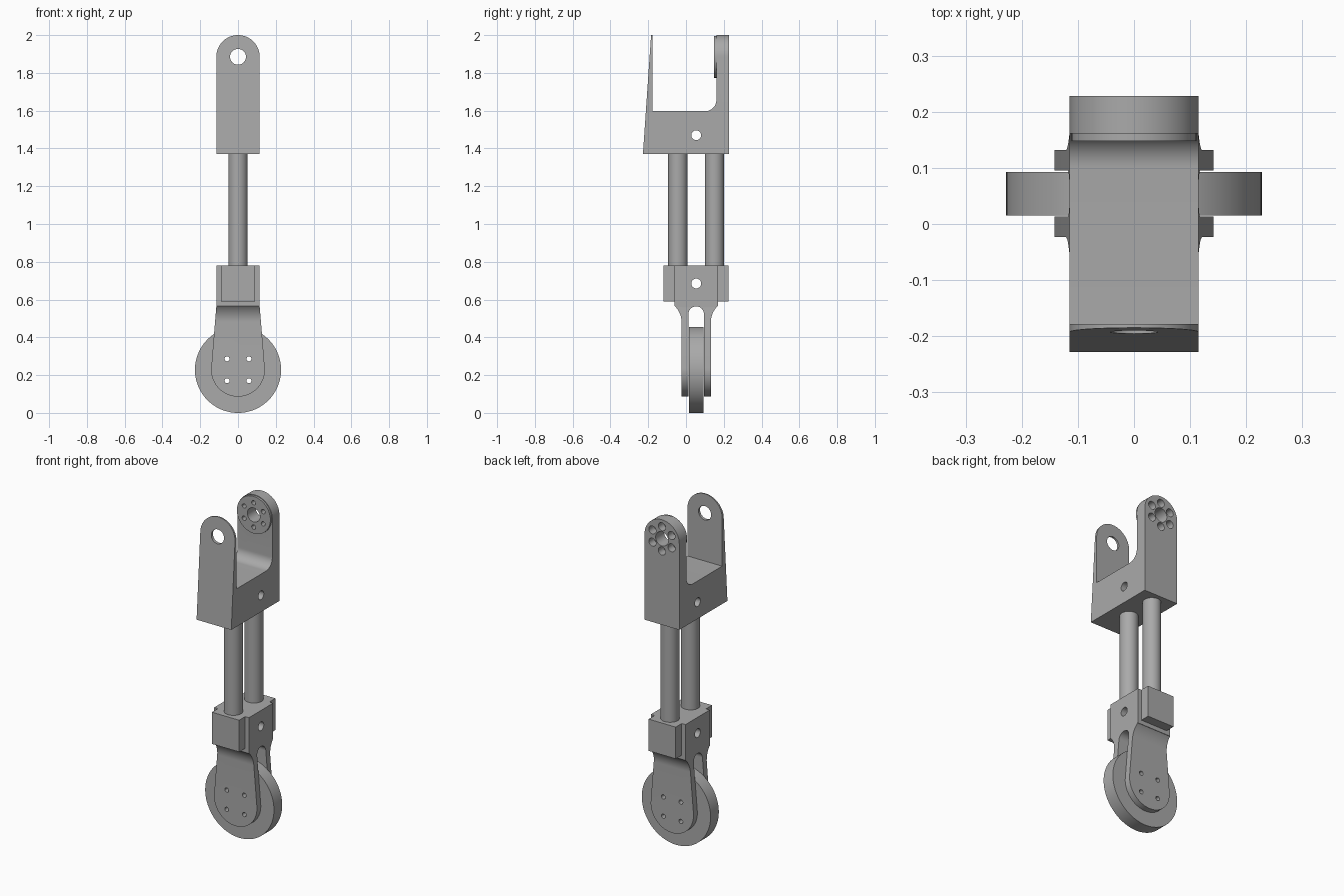
import bpy, bmesh
from math import sin, cos, pi, radians
from mathutils import Vector

cube = bpy.data.objects.get("Cube")
if cube:
    bpy.data.objects.remove(cube, do_unlink=True)

metal = bpy.data.materials.new("grey metal")
metal.use_nodes = True
GREY = (0.4, 0.4, 0.4, 1)
metal.diffuse_color = GREY
metal.node_tree.nodes["Principled BSDF"].inputs["Base Color"].default_value = GREY

# Where outline coordinates (u, v) and depth d go, for each extrusion axis
PLACE = {
    "x": lambda u, v, d: (d, u, v),
    "y": lambda u, v, d: (u, d, v),
    "z": lambda u, v, d: (u, v, d),
}


def arc(cu, cv, r, start, end, steps=24):
    angles = [radians(start + (end - start) * i / steps) for i in range(steps + 1)]
    return [(cu + r * cos(a), cv + r * sin(a)) for a in angles]


def circle(cu, cv, r, steps=48):
    return arc(cu, cv, r, 0, 360, steps)[:-1]


def rect(u0, u1, v0, v1):
    return [(u0, v0), (u1, v0), (u1, v1), (u0, v1)]


def prism(name, outline, axis, lo, hi):
    """Extrude a closed outline along an axis."""
    bm = bmesh.new()
    low = [bm.verts.new(PLACE[axis](u, v, lo)) for u, v in outline]
    face = bm.faces.new(low)
    new = bmesh.ops.extrude_face_region(bm, geom=[face])["geom"]
    move = Vector(PLACE[axis](0, 0, hi - lo))
    bmesh.ops.translate(bm, vec=move, verts=[g for g in new if isinstance(g, bmesh.types.BMVert)])
    bmesh.ops.recalc_face_normals(bm, faces=bm.faces)
    mesh = bpy.data.meshes.new(name)
    bm.to_mesh(mesh)
    bm.free()
    mesh.materials.append(metal)
    obj = bpy.data.objects.new(name, mesh)
    bpy.context.collection.objects.link(obj)
    return obj


def activate(obj):
    bpy.ops.object.select_all(action="DESELECT")
    obj.select_set(True)
    bpy.context.view_layer.objects.active = obj


def combine(obj, tool, operation):
    """Apply a boolean and throw the tool away."""
    mod = obj.modifiers.new("boolean", "BOOLEAN")
    mod.operation, mod.solver, mod.object = operation, "EXACT", tool
    activate(obj)
    bpy.ops.object.modifier_apply(modifier=mod.name)
    bpy.data.objects.remove(tool, do_unlink=True)


def drill(obj, u, v, r, axis, lo, hi):
    combine(obj, prism("drill", circle(u, v, r, 32), axis, lo, hi), "DIFFERENCE")


def finish(obj):
    activate(obj)
    bpy.ops.object.shade_smooth_by_angle(angle=radians(30))


MID = 0.054      # centre of the rods, clamp and wheel in y
HALF = 0.115     # half width of bracket and clamp
PIVOT = 1.885    # height of the upper pivot
AXLE = 0.228     # height of the wheel centre

# Upper bracket: U-shaped side profile trimmed by a round-topped front profile
side = [(-0.228, 1.37), (0.228, 1.37), (0.228, 2.1), (0.161, 2.1)]
side += arc(0.101, 1.657, 0.06, 0, -90, 12)
side += [(-0.178, 1.597), (-0.178, 2.1)]
bracket = prism("upper_bracket", side, "x", -0.2, 0.2)
front = [(-HALF, 1.3), (HALF, 1.3)] + arc(0, PIVOT, HALF, 0, 180, 40)
combine(bracket, prism("trim", front, "y", -0.4, 0.4), "INTERSECT")

# Round boss inside the back plate, pivot bore and bolt circle
combine(bracket, prism("boss", circle(0, PIVOT, 0.111, 64), "y", 0.148, 0.18), "UNION")
drill(bracket, 0, PIVOT, 0.042, "y", -0.4, 0.4)
for i in range(6):
    a = pi / 2 + i * pi / 3
    u, v = 0.073 * cos(a), PIVOT + 0.073 * sin(a)
    drill(bracket, u, v, 0.013, "y", 0.1, 0.3)
    drill(bracket, u, v, 0.024, "y", 0.178, 0.3)
drill(bracket, MID, 1.47, 0.026, "x", -0.4, 0.4)
finish(bracket)

# Two rods
for name, y in (("front_rod", MID - 0.097), ("back_rod", MID + 0.097)):
    finish(prism(name, circle(0, y, 0.051), "z", 0.61, 1.42))

# Wheel fork: stepped side profile trimmed by a rounded front profile
flank = [(0.0775, 0), (0.0775, 0.48)]
flank += arc(0.1975, 0.48, 0.12, 180, 135, 12)
flank += [(HALF, 0.565), (HALF, 0.78)]
side = [(MID + u, v) for u, v in flank] + [(MID - u, v) for u, v in reversed(flank)]
fork = prism("wheel_fork", side, "x", -0.3, 0.3)
front = arc(0, AXLE, 0.142, -184.8, 4.8, 48) + [(HALF, 0.56), (HALF, 0.9), (-HALF, 0.9), (-HALF, 0.56)]
combine(fork, prism("trim", front, "y", -0.4, 0.4), "INTERSECT")

# Clamp pads around the rods
combine(fork, prism("pads", rect(-0.09, 0.09, MID - 0.172, MID + 0.172), "z", 0.59, 0.78), "UNION")

# Slot for the wheel, and the clamp cross hole
slot = [(MID - 0.041, -0.1), (MID + 0.041, -0.1)] + arc(MID, 0.523, 0.041, 0, 180)
combine(fork, prism("slot", slot, "x", -0.4, 0.4), "DIFFERENCE")
drill(fork, MID, 0.685, 0.026, "x", -0.4, 0.4)

# Wheel, bolted through the fork
wheel = prism("wheel", circle(0, AXLE, AXLE, 96), "y", MID - 0.039, MID + 0.039)
for part in (fork, wheel):
    for u in (-0.058, 0.058):
        for v in (-0.058, 0.058):
            drill(part, u, AXLE + v, 0.013, "y", -0.3, 0.4)
    finish(part)
